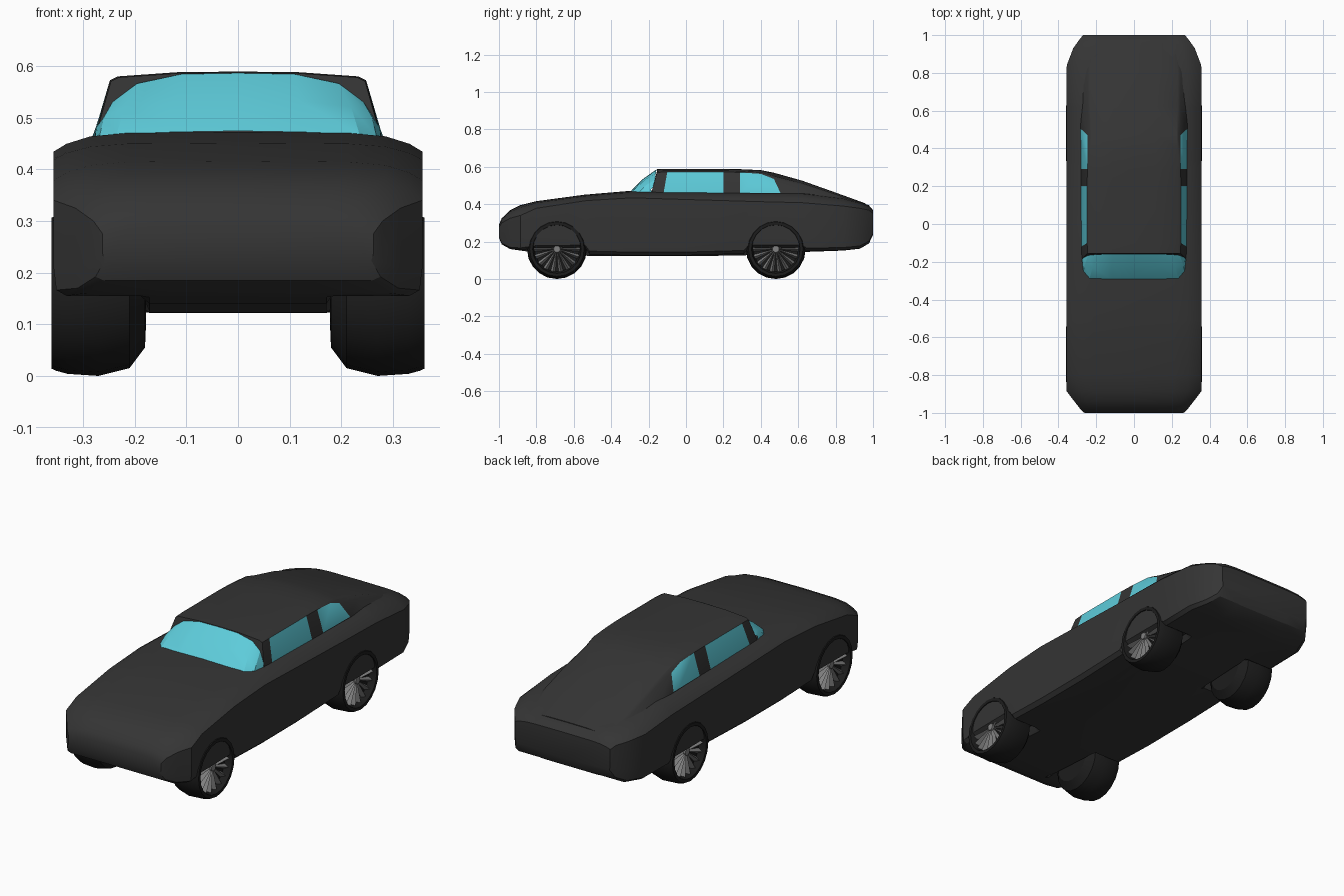
import bpy, bmesh, math

if "Cube" in bpy.data.objects:
    bpy.data.objects.remove(bpy.data.objects["Cube"])


def material(name, rgb):
    m = bpy.data.materials.new(name)
    m.diffuse_color = (*rgb, 1)
    m.use_nodes = True
    m.node_tree.nodes["Principled BSDF"].inputs["Base Color"].default_value = m.diffuse_color
    return m


PAINT = material("dark_paint", (0.035, 0.035, 0.035))
GLASS = material("teal_glass", (0.11, 0.60, 0.70))
RUBBER = material("rubber", (0.012, 0.012, 0.012))
METAL = material("spoke_metal", (0.22, 0.22, 0.22))


def finish(name, bm, mats, angle=28):
    bmesh.ops.recalc_face_normals(bm, faces=bm.faces)
    me = bpy.data.meshes.new(name)
    bm.to_mesh(me)
    bm.free()
    ob = bpy.data.objects.new(name, me)
    bpy.context.collection.objects.link(ob)
    for m in mats:
        me.materials.append(m)
    bpy.ops.object.select_all(action='DESELECT')
    ob.select_set(True)
    bpy.context.view_layer.objects.active = ob
    bpy.ops.object.shade_smooth_by_angle(angle=math.radians(angle))
    return ob


def mirrored(half):
    """Close a half section, given from bottom centre out and up to top centre."""
    return half + [(-x, y, z) for x, y, z in reversed(half) if x > 1e-6]


def bridge(bm, rings, closed=True):
    """Join point rows into a skin; returns faces as a list per span."""
    rows = [[bm.verts.new(p) for p in r] for r in rings]
    n = len(rows[0])
    spans = []
    for a, b in zip(rows, rows[1:]):
        spans.append([bm.faces.new((a[i], a[(i + 1) % n], b[(i + 1) % n], b[i]))
                      for i in range(n if closed else n - 1)])
    return rows, spans


# Lower body: y, half width, belly z, sill z, shoulder z, deck z
STATIONS = [
    (-1.00, .262, .220, .220, .275, .290),
    (-.985, .280, .185, .185, .300, .325),
    (-.940, .315, .160, .160, .325, .368),
    (-.885, .357, .152, .155, .340, .395),
    (-.800, .357, .140, .166, .378, .416),
    (-.540, .357, .125, .166, .418, .451),
    (-.515, .357, .123, .132, .420, .453),
    (-.290, .357, .122, .125, .434, .472),
    (.000, .357, .122, .126, .425, .472),
    (.310, .357, .126, .136, .416, .470),
    (.335, .357, .128, .166, .415, .470),
    (.620, .357, .140, .166, .408, .468),
    (.645, .357, .145, .150, .406, .466),
    (.840, .356, .152, .154, .390, .440),
    (.930, .322, .162, .164, .378, .412),
    (.978, .288, .190, .192, .368, .394),
    (1.00, .270, .235, .237, .350, .368),
]


def body_section(y, w, zc, zl, zs, zd):
    h, d = zs - zl, zd - zs
    return mirrored([(0, y, zc), (.48 * w, y, zc), (.53 * w, y, zl), (.93 * w, y, zl),
                     (.985 * w, y, zl + .06 * h), (w, y, zl + .3 * h), (w, y, zs),
                     (.93 * w, y, zs + .40 * d), (.80 * w, y, zs + .78 * d),
                     (.6 * w, y, zs + .95 * d), (0, y, zd)])


bm = bmesh.new()
rows, _ = bridge(bm, [body_section(*s) for s in STATIONS])
bm.faces.new(rows[0])
bm.faces.new(rows[-1])
finish("body", bm, [PAINT])

# Cabin and fastback: base y, roof y, base x, roof edge x, base z, edge z, crown z
CABIN = [
    (-.185, -.155, .277, .246, .460, .570, .587),
    (-.120, -.100, .279, .248, .460, .572, .589),
    (.200, .200, .281, .248, .460, .572, .588),
    (.290, .290, .281, .247, .460, .570, .587),
    (.460, .400, .282, .246, .460, .562, .582),
    (.505, .470, .283, .246, .460, .535, .568),
    (.620, .620, .282, .246, .440, .502, .526),
    (.800, .800, .280, .246, .410, .446, .462),
    (.960, .960, .260, .230, .370, .388, .404),
]


def cabin_section(yb, yt, xb, xt, zb, ze, zc):
    return mirrored([(0, yb, zb - .04), (xb, yb, zb - .04), (xb, yb, zb), (xt, yt, ze),
                     (.94 * xt, yt, ze + .45 * (zc - ze)), (.46 * xt, yt, zc - .001), (0, yt, zc)])


bm = bmesh.new()
rows, spans = bridge(bm, [cabin_section(*s) for s in CABIN])
bm.faces.new(rows[0])
bm.faces.new(rows[-1])
# Side windows are the strips between belt and roof edge
for k in (1, 3, 4):
    for i in (2, 9):
        spans[k][i].material_index = 1
finish("cabin", bm, [PAINT, GLASS])

# Wrap-around windscreen between a bowed base curve and an arched top curve
base = [(.276, -.185, .462), (.268, -.250, .464), (.235, -.288, .468), (.12, -.292, .472)]
top = [(.266, -.176, .490), (.243, -.166, .530), (.195, -.161, .566), (.11, -.158, .584)]


def across(pts, zmid):
    return pts + [(0, pts[-1][1], zmid)] + [(-x, y, z) for x, y, z in reversed(pts)]


mid = [((a[0] + b[0]) / 2 + .004, (a[1] + b[1]) / 2 - .006, (a[2] + b[2]) / 2 + .004)
       for a, b in zip(base, top)]
bm = bmesh.new()
bridge(bm, [across(base, .474), across(mid, .534), across(top, .586)], closed=False)
finish("windscreen", bm, [GLASS])

# Wheels
WHEEL_Z, SIDES, SPOKES = .160, 20, 18
TYRE = [(.185, .0), (.178, .06), (.180, .105), (.210, .145), (.270, .160), (.330, .156),
        (.352, .150), (.361, .146), (.361, .130), (.345, .126), (.325, .120), (.322, .0)]


def tyre(name, side, y):
    bm = bmesh.new()
    rings = []
    for x, r in TYRE:
        rings.append([(side * x, y + r * math.cos(2 * math.pi * k / SIDES),
                       WHEEL_Z + r * math.sin(2 * math.pi * (k + .0) / SIDES)) for k in range(SIDES)])
    bridge(bm, rings)
    bmesh.ops.remove_doubles(bm, verts=bm.verts, dist=1e-5)
    finish(name, bm, [RUBBER])


def spokes(name, side, y):
    bm = bmesh.new()
    for k in range(SPOKES):
        a = 2 * math.pi * k / SPOKES

        def at(r, t, x):
            return (side * x, y + r * math.cos(a) - t * math.sin(a),
                    WHEEL_Z + r * math.sin(a) + t * math.cos(a))
        # Tapered blade with a raised ridge
        rings = [[at(r, -t, .324), at(r, 0, x), at(r, t, .324)]
                 for r, t, x in ((.018, .003, .340), (.122, .013, .347))]
        ends, _ = bridge(bm, rings)
        for e in ends:
            bm.faces.new(e)
    # Hub cap
    hub = [[(side * x, y + r * math.cos(2 * math.pi * k / 12), WHEEL_Z + r * math.sin(2 * math.pi * k / 12))
            for k in range(12)] for x, r in ((.322, .022), (.345, .018))]
    ends, _ = bridge(bm, hub)
    bm.faces.new(ends[1])
    finish(name, bm, [METAL])


for where, wy in (("front", -.69), ("rear", .48)):
    for hand, s in (("right", 1), ("left", -1)):
        tyre(f"{where}_{hand}_tyre", s, wy)
        spokes(f"{where}_{hand}_spokes", s, wy)
